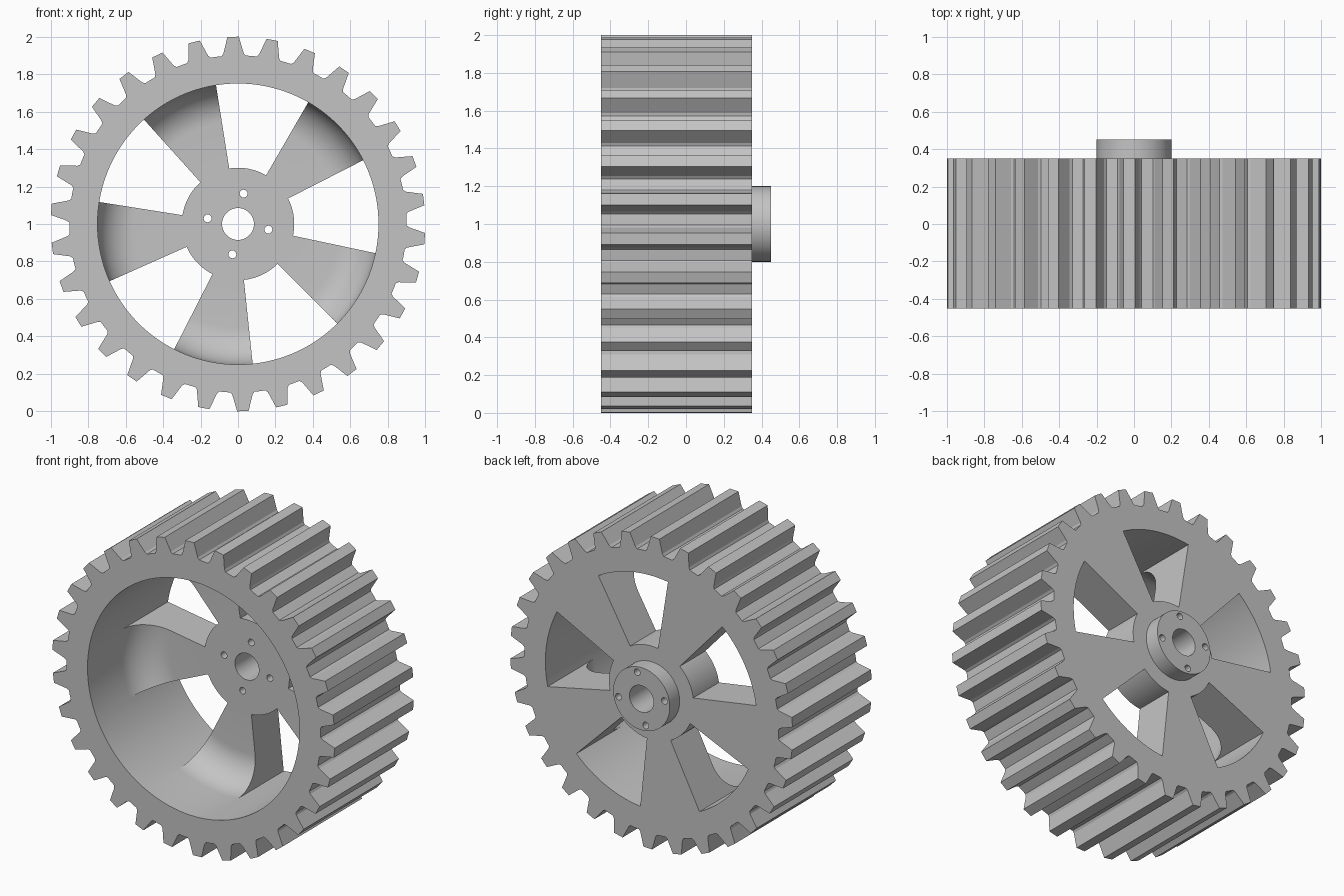
import bpy, bmesh, math
from mathutils import Matrix

cube = bpy.data.objects.get("Cube")
if cube:
    bpy.data.objects.remove(cube, do_unlink=True)

STEP = 1.5                      # degrees per segment
SEGMENTS = 240
TEETH = 30
FRONT, BACK = -0.45, 0.35       # rim faces
BORE, BOSS, HUB, RIM = 0.085, 0.2, 0.3, 0.75
WEB, FILLET = 0.09, 0.2         # web front face and its fillet into the rim

grey = bpy.data.materials.new("light_grey")
grey.use_nodes = True
colour = (0.55, 0.55, 0.55, 1)
grey.diffuse_color = colour
grey.node_tree.nodes["Principled BSDF"].inputs["Base Color"].default_value = colour

bm = bmesh.new()


def vert(r, y, deg):
    a = math.radians(deg)
    return bm.verts.new((r * math.cos(a), y, r * math.sin(a) + 1))


def face(points):
    return bm.faces.new([vert(*p) for p in points])


def sweep(profile, step):
    """Revolve an (r, y) profile across one angular step."""
    a, b = step * STEP, (step + 1) * STEP
    for (r0, y0), (r1, y1) in zip(profile, profile[1:]):
        face([(r0, y0, a), (r1, y1, a), (r1, y1, b), (r0, y0, b)])


# Profiles
fillet = [(RIM - FILLET + FILLET * math.cos(t), WEB - FILLET + FILLET * math.sin(t))
          for t in [math.pi / 2 * i / 12 for i in range(13)]]
rim_wall = [(RIM, FRONT), (RIM, WEB - FILLET)]
hub = [(HUB, WEB), (BORE, WEB), (BORE, 0.45), (BOSS, 0.45), (BOSS, BACK), (HUB, BACK)]
spoke_front = fillet + [(HUB, WEB)]
spoke_back = [(HUB, BACK), (RIM, BACK)]
window_rim = [(RIM, WEB - FILLET), (RIM, BACK)]
window_hub = [(HUB, WEB), (HUB, BACK)]

# Rim bore, hub, spokes and windows; each fifth is 48 steps, 22 of them spoke
SPOKE_START, FIFTH, SPOKE_STEPS = 18, 48, 22
for i in range(SEGMENTS):
    in_spoke = (i - SPOKE_START) % FIFTH < SPOKE_STEPS
    for profile in [rim_wall, hub] + ([spoke_front, spoke_back] if in_spoke
                                      else [window_rim, window_hub]):
        sweep(profile, i)

# Flat radial sides of the spokes
for k in range(5):
    for s in (0, SPOKE_STEPS):
        angle = (SPOKE_START + FIFTH * k + s) * STEP
        face([(r, y, angle) for r, y in spoke_front + spoke_back])

# Teeth: one pitch of outline, repeated around
pitch = 360 / TEETH
tooth = [(-6, 0.9), (-4.1, 0.9), (-3.4, 0.913), (-1.75, 1), (1.75, 1),
         (3.4, 0.913), (4.1, 0.9), (6, 0.9)]
for t in range(TEETH):
    centre = 7.5 + t * pitch
    outline = [(r, centre + d) for d, r in tooth]
    inner = [(RIM, centre + pitch / 2 - i * STEP) for i in range(9)]
    for y in (FRONT, BACK):
        face([(r, y, a) for r, a in outline + inner])
    for (r0, a0), (r1, a1) in zip(outline, outline[1:]):
        face([(r0, FRONT, a0), (r1, FRONT, a1), (r1, BACK, a1), (r0, BACK, a0)])

bmesh.ops.remove_doubles(bm, verts=bm.verts, dist=0.0001)
bmesh.ops.recalc_face_normals(bm, faces=bm.faces)
mesh = bpy.data.meshes.new("gear_wheel")
bm.to_mesh(mesh)
bm.free()
wheel = bpy.data.objects.new("gear_wheel", mesh)
bpy.context.collection.objects.link(wheel)
mesh.materials.append(grey)

# Four bolt holes through the hub
drill = bmesh.new()
for k in range(4):
    a = math.radians(79.5 + 90 * k)
    place = (Matrix.Translation((0.165 * math.cos(a), 0.27, 1 + 0.165 * math.sin(a)))
             @ Matrix.Rotation(math.pi / 2, 4, "X"))
    bmesh.ops.create_cone(drill, cap_ends=True, segments=24, radius1=0.021,
                          radius2=0.021, depth=0.6, matrix=place)
drill_mesh = bpy.data.meshes.new("bolt_hole_cutter")
drill.to_mesh(drill_mesh)
drill.free()
drill_mesh.materials.append(grey)
cutter = bpy.data.objects.new("bolt_hole_cutter", drill_mesh)
bpy.context.collection.objects.link(cutter)

cut = wheel.modifiers.new("bolt_holes", "BOOLEAN")
cut.operation = "DIFFERENCE"
cut.solver = "EXACT"
cut.object = cutter
bpy.ops.object.select_all(action="DESELECT")
wheel.select_set(True)
bpy.context.view_layer.objects.active = wheel
bpy.ops.object.modifier_apply(modifier=cut.name)
bpy.data.objects.remove(cutter, do_unlink=True)

bpy.ops.object.shade_smooth_by_angle(angle=math.radians(20))
